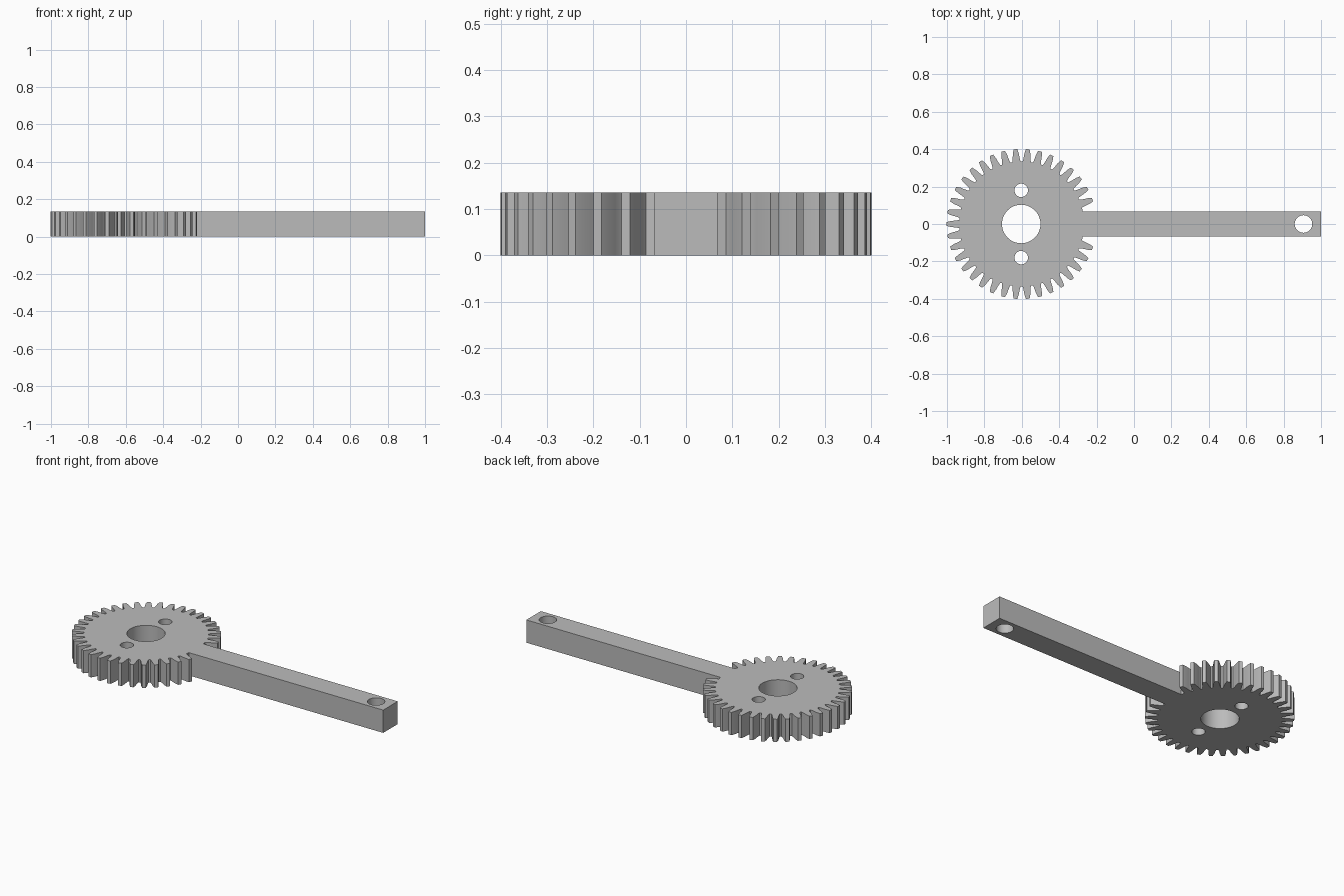
import bpy, bmesh
from math import sin, cos, pi, radians

if "Cube" in bpy.data.objects:
    bpy.data.objects.remove(bpy.data.objects["Cube"], do_unlink=True)

HEIGHT = 0.135
GEAR_X = -0.601
TEETH = 38
ARM_HALF = 0.068
ARM_END = 1.0

# Tooth flank from root to tip: (radius, half angle in degrees)
FLANK = [(0.334, 3.9), (0.341, 3.45), (0.355, 2.95), (0.378, 2.4), (0.401, 1.4)]


def polar(radius, angle, x=GEAR_X, y=0.0):
    return (x + radius * cos(angle), y + radius * sin(angle))


def circle(x, y, radius, sides=48):
    return [polar(radius, 2 * pi * i / sides, x, y) for i in range(sides)]


def gear_and_arm_outline():
    # Teeth run round the wheel, leaving out the three where the arm joins
    points = [(-0.274, ARM_HALF)]
    for i in range(2, TEETH - 1):
        middle = 2 * pi * i / TEETH
        points += [polar(r, middle - radians(a)) for r, a in FLANK]
        points += [polar(r, middle + radians(a)) for r, a in reversed(FLANK)]
    # Square-ended arm
    points += [(-0.274, -ARM_HALF), (ARM_END, -ARM_HALF), (ARM_END, ARM_HALF)]
    return points


def extruded_plate(name, loops, height, material):
    bm = bmesh.new()
    levels = ([], [])
    for loop in loops:
        low, high = [[bm.verts.new((x, y, z)) for x, y in loop] for z in (0, height)]
        # Side walls
        for i in range(len(loop)):
            j = (i + 1) % len(loop)
            bm.faces.new((low[i], low[j], high[j], high[i]))
            levels[0].append(bm.edges.get((low[i], low[j])))
            levels[1].append(bm.edges.get((high[i], high[j])))
    # Caps with the holes left open
    for edges, direction in zip(levels, (-1, 1)):
        bmesh.ops.triangle_fill(bm, edges=edges, use_beauty=True,
                                normal=(0, 0, direction))
    bmesh.ops.recalc_face_normals(bm, faces=bm.faces[:])
    mesh = bpy.data.meshes.new(name)
    bm.to_mesh(mesh)
    bm.free()
    mesh.materials.append(material)
    obj = bpy.data.objects.new(name, mesh)
    bpy.context.collection.objects.link(obj)
    return obj


grey = bpy.data.materials.new("plain_grey")
grey.use_nodes = True
colour = (0.5, 0.5, 0.5, 1)
grey.diffuse_color = colour
grey.node_tree.nodes["Principled BSDF"].inputs["Base Color"].default_value = colour

# Outline, shaft hole, two screw holes and the hole at the arm's end
loops = [gear_and_arm_outline(),
         circle(GEAR_X - 0.002, 0, 0.103),
         circle(GEAR_X - 0.002, 0.18, 0.036),
         circle(GEAR_X - 0.002, -0.18, 0.036),
         circle(0.906, 0, 0.047)]
gear_arm = extruded_plate("gear_with_arm", loops, HEIGHT, grey)

bpy.ops.object.select_all(action='DESELECT')
gear_arm.select_set(True)
bpy.context.view_layer.objects.active = gear_arm
bpy.ops.object.shade_smooth_by_angle(angle=radians(30))
